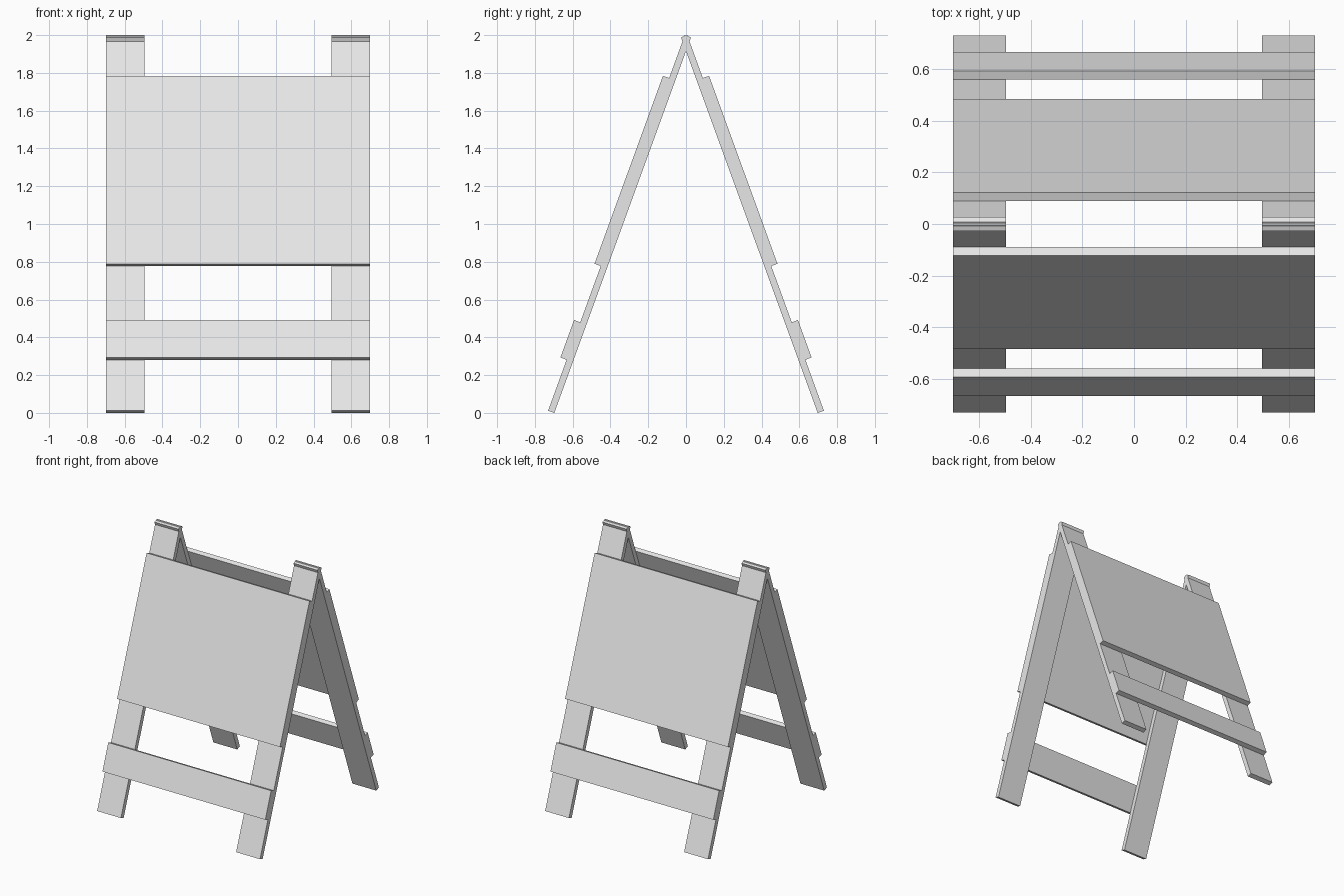
import bpy
import bmesh
from math import radians
from mathutils import Matrix, Vector

cube = bpy.data.objects.get("Cube")
if cube:
    bpy.data.objects.remove(cube, do_unlink=True)

GREY = (0.8, 0.8, 0.8, 1.0)
paint = bpy.data.materials.new("plain_grey")
paint.use_nodes = True
paint.diffuse_color = GREY
paint.node_tree.nodes["Principled BSDF"].inputs["Base Color"].default_value = GREY

TILT = radians(20)
THICK = 0.035
HALF_WIDTH = 0.7
LEG_WIDTH = 0.205
HINGE = Vector((0, -0.0064, 2.0))   # outer top edge of the front frame


def plank(name, x0, x1, start, end, outer, spin):
    """Plank on a leaning frame: start and end run down the slope from the top."""
    size = Vector((x1 - x0, THICK, end - start))
    centre = Vector(((x0 + x1) / 2, THICK / 2 - outer, -(start + end) / 2))
    bm = bmesh.new()
    bmesh.ops.create_cube(bm, size=1)
    place = (Matrix.Rotation(spin, 4, 'Z') @ Matrix.Translation(HINGE)
             @ Matrix.Rotation(-TILT, 4, 'X')
             @ Matrix.Translation(centre) @ Matrix.Diagonal(size).to_4x4())
    bm.transform(place)
    mesh = bpy.data.meshes.new(name)
    bm.to_mesh(mesh)
    bm.free()
    mesh.materials.append(paint)
    bpy.context.collection.objects.link(bpy.data.objects.new(name, mesh))


# Two identical leaning frames, back to back
for side, spin in (("front", 0), ("back", radians(180))):
    inner = HALF_WIDTH - LEG_WIDTH
    # Legs
    plank(side + "_leg_a", -HALF_WIDTH, -inner, 0, 2.116, 0, spin)
    plank(side + "_leg_b", inner, HALF_WIDTH, 0, 2.116, 0, spin)
    # Sign board and lower rail, fixed to the outside of the legs
    plank(side + "_board", -HALF_WIDTH, HALF_WIDTH, 0.242, 1.301, THICK, spin)
    plank(side + "_rail", -HALF_WIDTH, HALF_WIDTH, 1.618, 1.829, THICK, spin)
